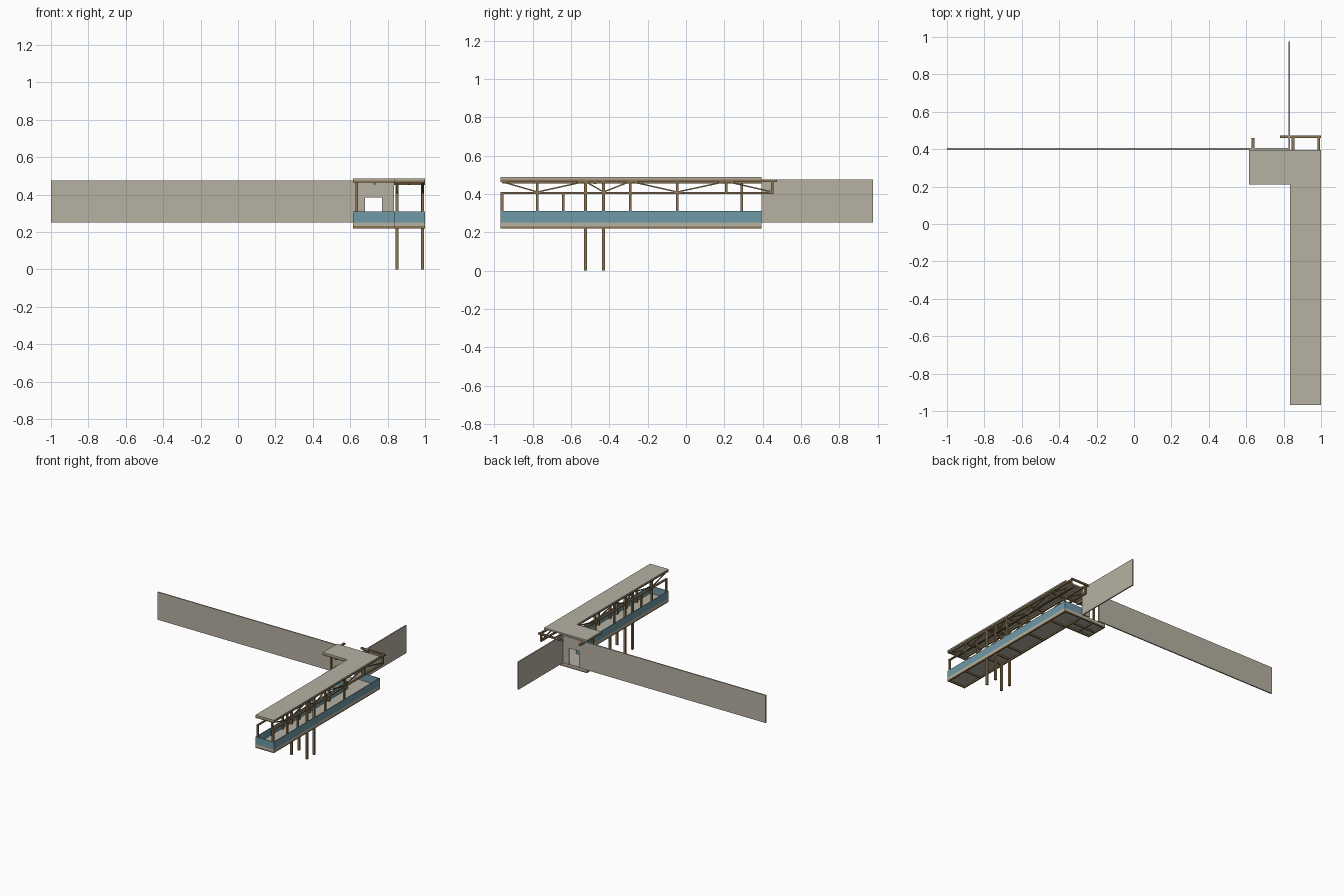
import bpy, bmesh
from mathutils import Vector, Matrix

if "Cube" in bpy.data.objects:
    bpy.data.objects.remove(bpy.data.objects["Cube"])


def material(name, rgb):
    m = bpy.data.materials.new(name)
    m.diffuse_color = (*rgb, 1)
    m.use_nodes = True
    m.node_tree.nodes["Principled BSDF"].inputs["Base Color"].default_value = m.diffuse_color
    return m


STONE = material("warm grey plaster", (0.47, 0.44, 0.36))
WOOD = material("brown timber", (0.26, 0.18, 0.085))
GLASS = material("blue glass", (0.16, 0.32, 0.38))


def finish(name, mat, bm):
    me = bpy.data.meshes.new(name)
    bm.to_mesh(me)
    bm.free()
    me.materials.append(mat)
    ob = bpy.data.objects.new(name, me)
    bpy.context.collection.objects.link(ob)
    return ob


def boxes(name, mat, items):
    """Each item is x0, x1, y0, y1, z0, z1."""
    bm = bmesh.new()
    for x0, x1, y0, y1, z0, z1 in items:
        mid = Vector((x0 + x1, y0 + y1, z0 + z1)) / 2
        size = Matrix.Diagonal((x1 - x0, y1 - y0, z1 - z0, 1))
        bmesh.ops.create_cube(bm, size=1, matrix=Matrix.Translation(mid) @ size)
    return finish(name, mat, bm)


def struts(name, mat, pairs, t):
    bm = bmesh.new()
    for a, b in pairs:
        a, b = Vector(a), Vector(b)
        d = b - a
        rot = d.to_track_quat('Z', 'Y').to_matrix().to_4x4()
        bmesh.ops.create_cube(bm, size=1, matrix=Matrix.Translation((a + b) / 2) @ rot
                              @ Matrix.Diagonal((t, t, d.length, 1)))
    return finish(name, mat, bm)


def slab(name, mat, z0, z1):
    """L-shaped plate with the plan of the gallery and its wing."""
    bm = bmesh.new()
    plan = [(X0, Y0), (X1, Y0), (X1, Y1), (XW, Y1), (XW, YW), (X0, YW)]
    f = bm.faces.new([bm.verts.new((x, y, z0)) for x, y in plan])
    r = bmesh.ops.extrude_face_region(bm, geom=[f])
    bmesh.ops.translate(bm, vec=(0, 0, z1 - z0),
                        verts=[v for v in r["geom"] if isinstance(v, bmesh.types.BMVert)])
    bmesh.ops.recalc_face_normals(bm, faces=bm.faces)
    return finish(name, mat, bm)


X0, X1, XW = 0.835, 1.0, 0.615       # gallery sides, wing end
Y0, Y1, YW = -0.968, 0.395, 0.21     # gallery ends, wing front
SIDES = (0.85, 0.987)                # truss planes

# Roof and floor plates
slab("roof", STONE, 0.475, 0.487)
slab("floor", STONE, 0.231, 0.25)

# Long walls, with a doorway in the back one
boxes("back_wall", STONE, [
    (-1, 0.68, 0.395, 0.405, 0.25, 0.475),
    (0.77, 0.835, 0.395, 0.405, 0.25, 0.475),
    (0.68, 0.77, 0.395, 0.405, 0.385, 0.475)])
boxes("side_wall", STONE, [(0.825, 0.835, 0.405, 0.975, 0.25, 0.475)])

# Glass parapet around the plan
g = 0.005
boxes("glass_parapet", GLASS, [
    (X1 - g, X1, Y0, Y1, 0.25, 0.31),
    (X0, X0 + g, Y0, YW, 0.25, 0.31),
    (X0, X1, Y0, Y0 + g, 0.25, 0.31),
    (X0, X1, Y1 - g, Y1, 0.25, 0.31),
    (XW, X0 + g, YW, YW + g, 0.25, 0.31),
    (XW, XW + g, YW, Y1, 0.25, 0.31)])

# Tall columns, posts and rails on both truss planes
w = 0.007
columns, posts, rails, braces = [], [], [], []
for x in SIDES:
    for y in (-0.525, -0.43):
        columns.append((x - 0.008, x + 0.008, y - 0.008, y + 0.008, 0, 0.465))
    for y, z0, z1 in ((-0.96, 0.25, 0.41), (-0.775, 0.25, 0.465), (-0.64, 0.25, 0.40),
                      (-0.29, 0.25, 0.465), (-0.045, 0.25, 0.465),
                      (0.21, 0.40, 0.465), (0.45, 0.40, 0.465)):
        posts.append((x - w, x + w, y - w, y + w, z0, z1))
    rails.append((x - w, x + w, Y0, 0.46, 0.462, 0.475))
    rails.append((x - w, x + w, Y0, 0.455, 0.40, 0.41))
    # zigzag braces, alternating between top and lower rail
    ys = (-0.965, -0.775, -0.525, -0.43, -0.29, -0.045, 0.21, 0.45)
    zs = [(0.465, 0.41)[i] for i in (0, 1, 0, 1, 0, 1, 0, 1)]
    pts = [(x, y, z) for y, z in zip(ys, zs)]
    braces += list(zip(pts, pts[1:]))
boxes("columns", WOOD, columns)
boxes("posts", WOOD, posts)
boxes("truss_rails", WOOD, rails)
struts("truss_braces", WOOD, braces, 0.007)

# Wing post and its beam
boxes("wing_post", WOOD, [(0.628, 0.642, 0.283, 0.297, 0.25, 0.465)])
boxes("wing_beams", WOOD, [
    (0.627, 0.643, YW, 0.46, 0.462, 0.475),
    (XW, X0, YW, YW + 0.012, 0.465, 0.475),
    (0.725, 0.735, YW, Y1, 0.455, 0.475)])

# Roof cross beams and the bar beyond the back end
boxes("roof_beams", WOOD,
      [(0.78, 1.0, 0.46, 0.474, 0.462, 0.475),
       (0.91, 0.92, Y0 + 0.01, Y1, 0.455, 0.475),
       (X0, X1, -0.481, -0.469, 0.452, 0.462)]
      + [(X0, X1, y - 0.006, y + 0.006, 0.464, 0.475)
         for y in (-0.962, -0.775, -0.525, -0.43, -0.29, -0.045, 0.21)])

# Floor joists: rim and cross beams
b = 0.012
boxes("floor_joists", WOOD,
      [(X0, X0 + b, Y0, Y1, 0.22, 0.231), (X1 - b, X1, Y0, Y1, 0.22, 0.231),
       (XW, X0, YW, YW + b, 0.22, 0.231), (XW, X0, Y1 - b, Y1, 0.22, 0.231),
       (XW, XW + b, YW, Y1, 0.22, 0.231), (0.72, 0.732, YW, Y1, 0.22, 0.231),
       (XW, X0, 0.284, 0.296, 0.22, 0.231)]
      + [(X0, X1, y - 0.006, y + 0.006, 0.22, 0.231)
         for y in (-0.962, -0.775, -0.525, -0.43, -0.29, -0.045, 0.21, 0.389)])
